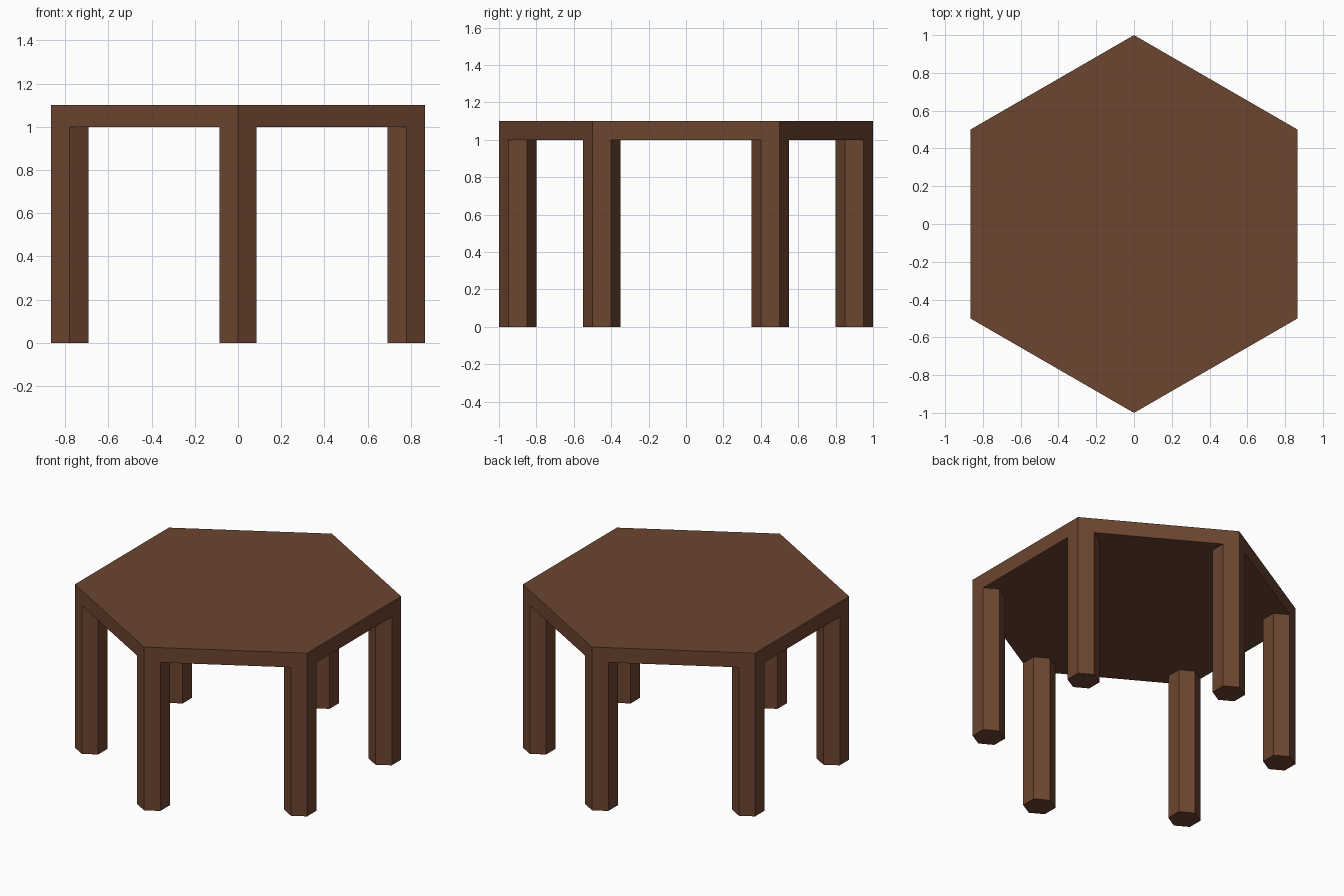
import bpy, bmesh, math

if "Cube" in bpy.data.objects:
    bpy.data.objects.remove(bpy.data.objects["Cube"])

wood = bpy.data.materials.new("brown wood")
wood.diffuse_color = (0.15, 0.06, 0.03, 1)
wood.use_nodes = True
wood.node_tree.nodes["Principled BSDF"].inputs["Base Color"].default_value = wood.diffuse_color


def hex_prism(name, radius, z0, z1, x=0.0, y=0.0):
    """Upright hexagonal prism with corners pointing along +y and -y."""
    bm = bmesh.new()
    rings = []
    for z in (z0, z1):
        rings.append([bm.verts.new((radius * math.sin(i * math.pi / 3),
                                    radius * math.cos(i * math.pi / 3), z))
                      for i in range(6)])
    low, high = rings
    bm.faces.new(low)
    bm.faces.new(high[::-1])
    for i in range(6):
        j = (i + 1) % 6
        bm.faces.new((low[i], high[i], high[j], low[j]))
    bmesh.ops.recalc_face_normals(bm, faces=bm.faces)
    mesh = bpy.data.meshes.new(name)
    bm.to_mesh(mesh)
    bm.free()
    mesh.materials.append(wood)
    obj = bpy.data.objects.new(name, mesh)
    obj.location = (x, y, 0)
    bpy.context.collection.objects.link(obj)
    return obj


# Table top
hex_prism("table_top", 1.0, 1.0, 1.1)

# One leg tucked into each corner
for k in range(6):
    a = k * math.pi / 3
    hex_prism(f"leg_{k + 1}", 0.1, 0.0, 1.0, 0.9 * math.sin(a), 0.9 * math.cos(a))
